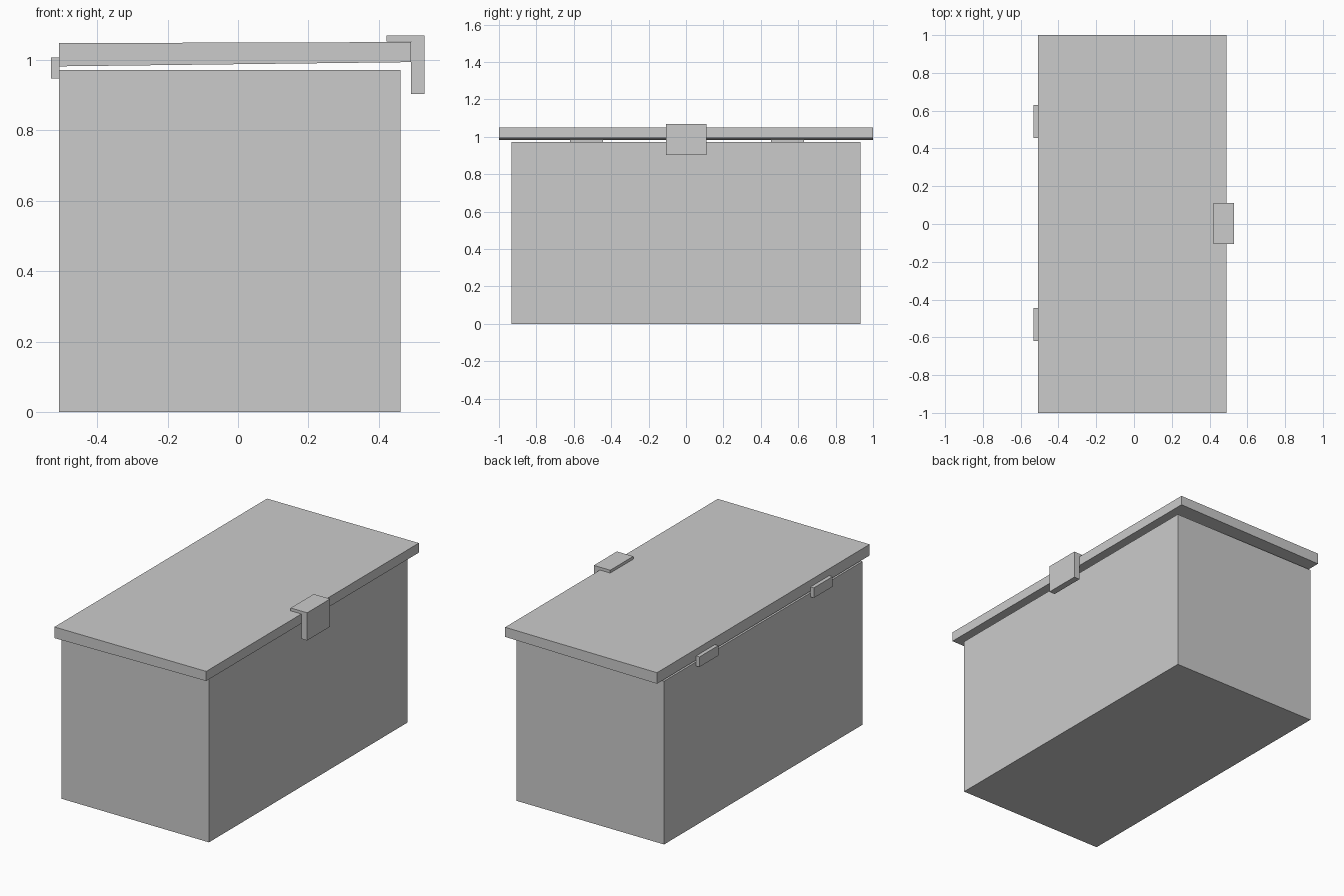
import bpy
import bmesh

old = bpy.data.objects.get("Cube")
if old:
    bpy.data.objects.remove(old, do_unlink=True)

# Single plain grey
grey = bpy.data.materials.new("plain grey")
grey.use_nodes = True
colour = (0.6, 0.6, 0.6, 1.0)
grey.diffuse_color = colour
grey.node_tree.nodes["Principled BSDF"].inputs["Base Color"].default_value = colour


def prism(name, profile, y0, y1):
    """Extrude an (x, z) outline along y from y0 to y1."""
    bm = bmesh.new()
    face = bm.faces.new([bm.verts.new((x, y0, z)) for x, z in profile])
    ext = bmesh.ops.extrude_face_region(bm, geom=[face])
    moved = [g for g in ext["geom"] if isinstance(g, bmesh.types.BMVert)]
    bmesh.ops.translate(bm, verts=moved, vec=(0, y1 - y0, 0))
    bmesh.ops.recalc_face_normals(bm, faces=bm.faces[:])
    mesh = bpy.data.meshes.new(name)
    bm.to_mesh(mesh)
    bm.free()
    mesh.materials.append(grey)
    obj = bpy.data.objects.new(name, mesh)
    bpy.context.collection.objects.link(obj)
    return obj


def rect(x0, x1, z0, z1):
    return [(x0, z0), (x1, z0), (x1, z1), (x0, z1)]


# Chest body
prism("chest_body", rect(-0.509, 0.462, 0.0, 0.972), -0.933, 0.933)

# Lid, slightly raised off the body with a sloping underside
prism("lid", [(-0.509, 0.982), (0.491, 0.994), (0.491, 1.051), (-0.509, 1.048)],
      -1.0, 1.0)

# L-shaped latch hooked over the lid edge
prism("latch", [(0.422, 1.052), (0.492, 1.052), (0.492, 0.904),
                (0.530, 0.904), (0.530, 1.069), (0.422, 1.069)], -0.107, 0.11)

# Pair of hinge plates on the opposite side
for name, y in (("hinge_front", -0.532), ("hinge_back", 0.543)):
    prism(name, rect(-0.531, -0.507, 0.947, 1.007), y - 0.088, y + 0.088)
